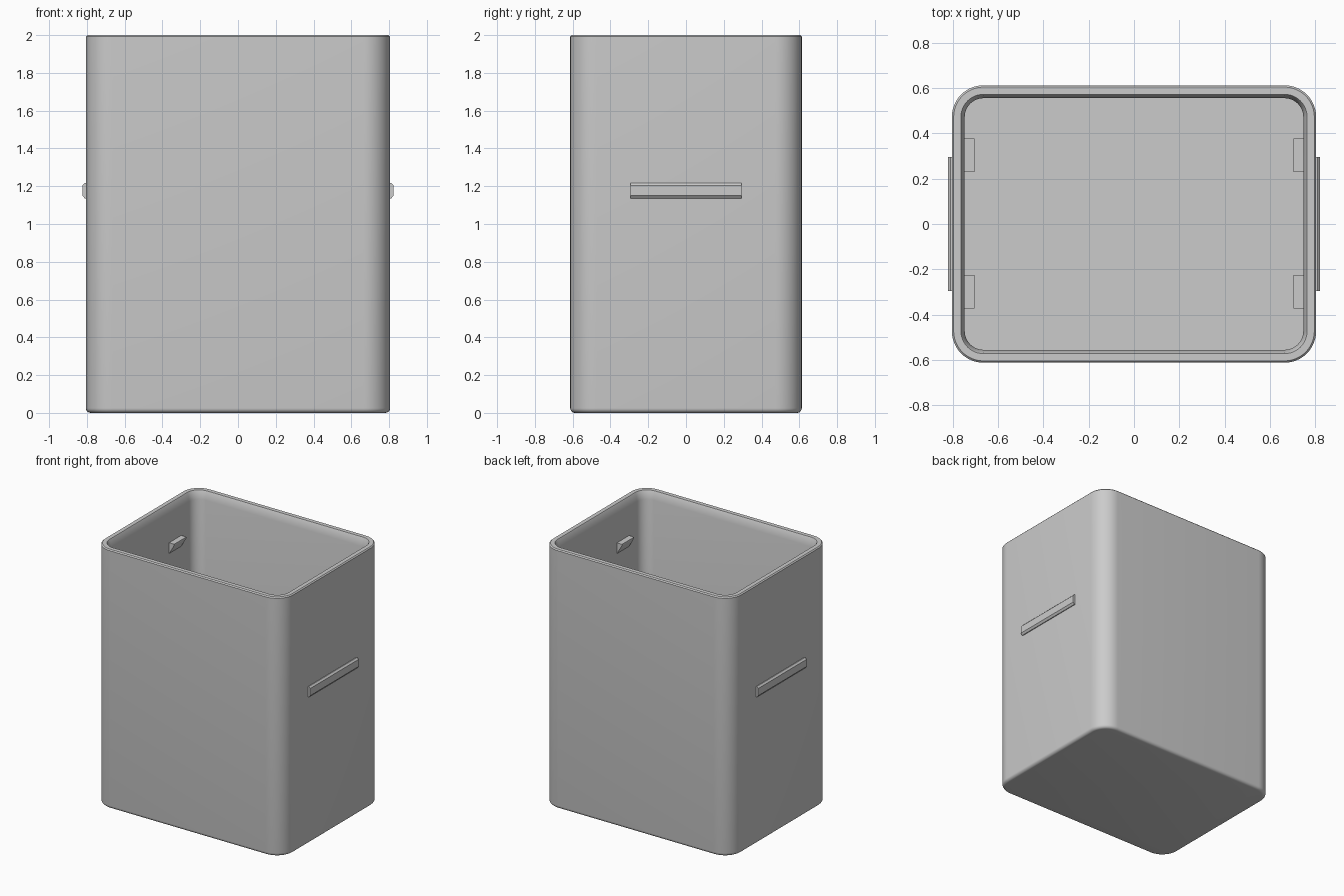
import bpy, bmesh, math

cube = bpy.data.objects.get("Cube")
if cube:
    bpy.data.objects.remove(cube, do_unlink=True)

HALF_X, HALF_Y, CORNER, HEIGHT = 0.805, 0.613, 0.14, 2.0
CORNER_STEPS = 12

grey = bpy.data.materials.new("plain_grey")
grey.use_nodes = True
colour = (0.6, 0.6, 0.6, 1)
grey.diffuse_color = colour
grey.node_tree.nodes["Principled BSDF"].inputs["Base Color"].default_value = colour


def finish(name, bm, smooth=False):
    bmesh.ops.recalc_face_normals(bm, faces=bm.faces)
    mesh = bpy.data.meshes.new(name)
    bm.to_mesh(mesh)
    bm.free()
    mesh.materials.append(grey)
    obj = bpy.data.objects.new(name, mesh)
    bpy.context.collection.objects.link(obj)
    if smooth:
        bpy.ops.object.select_all(action='DESELECT')
        obj.select_set(True)
        bpy.context.view_layer.objects.active = obj
        bpy.ops.object.shade_smooth_by_angle(angle=math.radians(30))
    return obj


def rounded_ring(bm, inset, z):
    """Rounded rectangle whose corner centres stay fixed as it is inset."""
    radius = CORNER - inset
    verts = []
    for corner, (sx, sy) in enumerate([(1, 1), (-1, 1), (-1, -1), (1, -1)]):
        for i in range(CORNER_STEPS + 1):
            a = (corner + i / CORNER_STEPS) * math.pi / 2
            verts.append(bm.verts.new((sx * (HALF_X - CORNER) + radius * math.cos(a),
                                       sy * (HALF_Y - CORNER) + radius * math.sin(a), z)))
    return verts


def extrude_profile(name, points, y0, y1):
    """Prism along y from an (x, z) profile."""
    bm = bmesh.new()
    face = bm.faces.new([bm.verts.new((x, y0, z)) for x, z in points])
    new = bmesh.ops.extrude_face_region(bm, geom=[face])["geom"]
    bmesh.ops.translate(bm, vec=(0, y1 - y0, 0),
                        verts=[v for v in new if isinstance(v, bmesh.types.BMVert)])
    return finish(name, bm)


# Container wall: rounded foot, flat rim, sloped inner lip, straight inside, floor
foot = 0.025
section = []
for i in range(6):
    a = i / 5 * math.pi / 2
    section.append((foot * (1 - math.sin(a)), foot * (1 - math.cos(a))))
section += [(0, HEIGHT - 0.008), (0.008, HEIGHT), (0.04, HEIGHT), (0.044, HEIGHT - 0.006),
            (0.057, HEIGHT - 0.065), (0.057, 0.05)]

bm = bmesh.new()
rings = [rounded_ring(bm, inset, z) for inset, z in section]
for low, high in zip(rings, rings[1:]):
    for i in range(len(low)):
        j = (i + 1) % len(low)
        bm.faces.new((low[i], low[j], high[j], high[i]))
bm.faces.new(rings[0])
bm.faces.new(rings[-1])
finish("container_body", bm, smooth=True)

# Outer grips and inner wedge catches on both short sides
for side, s in (("left", 1), ("right", -1)):
    grip = [(0.8, 1.217), (0.811, 1.217), (0.823, 1.205),
            (0.823, 1.15), (0.811, 1.135), (0.8, 1.135)]
    extrude_profile(side + "_grip", [(s * x, z) for x, z in grip], -0.295, 0.295)
    wedge = [(0.752, 1.71), (0.705, 1.71), (0.705, 1.70), (0.752, 1.62)]
    for end, y in (("front", -0.3), ("back", 0.303)):
        extrude_profile(f"{side}_{end}_catch", [(s * x, z) for x, z in wedge],
                        y - 0.074, y + 0.074)
